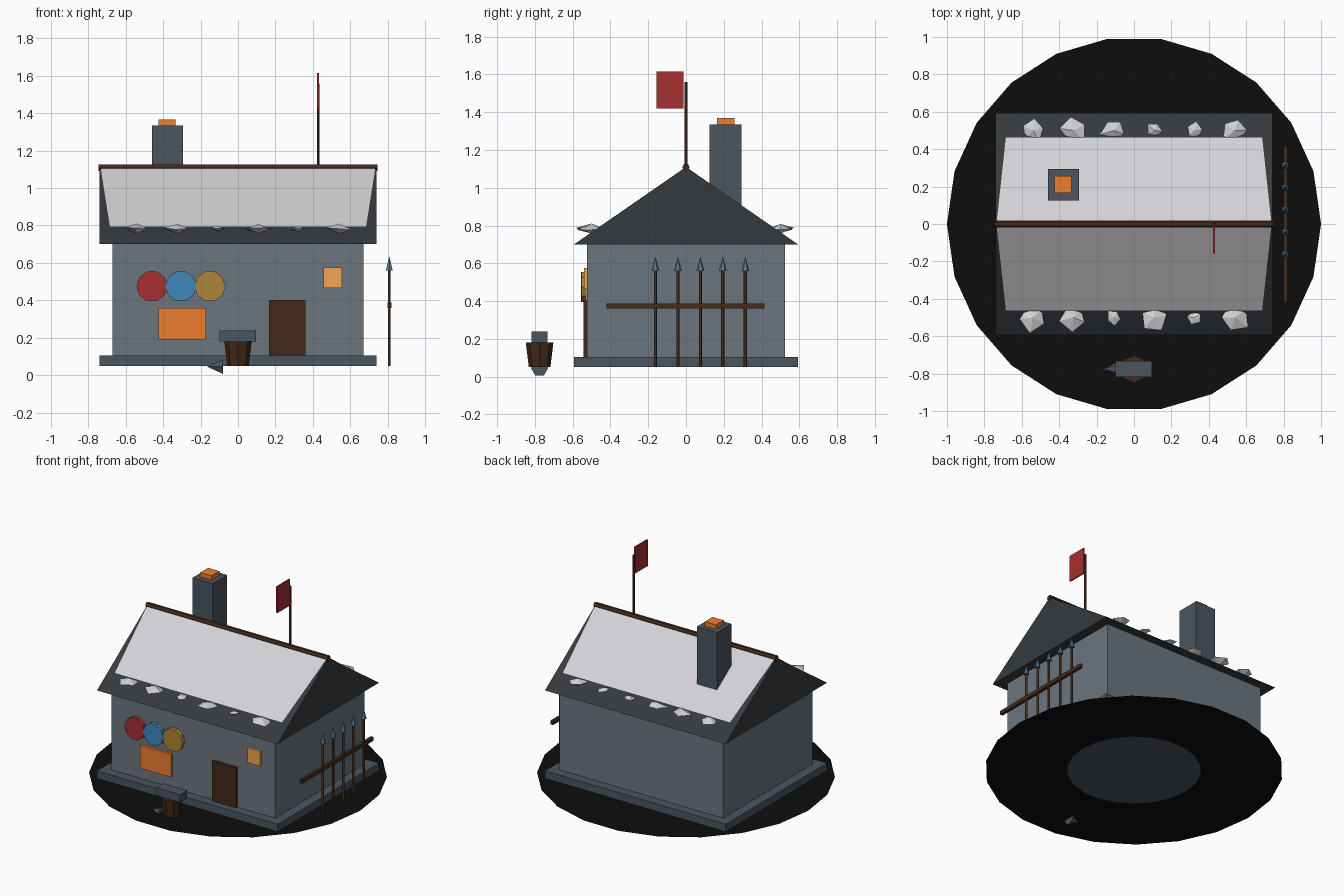
import bpy, random
from math import pi, cos, sin
from mathutils import Matrix

if "Cube" in bpy.data.objects:
    bpy.data.objects.remove(bpy.data.objects["Cube"])

random.seed(4)


def mat(name, r, g, b):
    m = bpy.data.materials.new(name)
    m.diffuse_color = (r, g, b, 1)
    m.use_nodes = True
    m.node_tree.nodes["Principled BSDF"].inputs["Base Color"].default_value = m.diffuse_color
    return m


BLACK = mat("soot", 0.004, 0.004, 0.004)
WALL = mat("wall_stone", 0.15, 0.18, 0.21)
SLATE = mat("dark_stone", 0.07, 0.09, 0.115)
ROOF = mat("roof_slate", 0.036, 0.042, 0.048)
SNOW = mat("snow", 0.65, 0.65, 0.68)
WOOD = mat("dark_wood", 0.06, 0.022, 0.01)
SHAFT = mat("shaft_wood", 0.11, 0.045, 0.02)
EMBER = mat("ember", 0.85, 0.21, 0.03)
GLOW = mat("window_glow", 0.9, 0.38, 0.08)
RED = mat("red", 0.38, 0.03, 0.03)
BLUE = mat("blue", 0.05, 0.25, 0.5)
GOLD = mat("gold", 0.42, 0.24, 0.04)
STEEL = mat("steel", 0.1, 0.2, 0.3)


def mesh(name, verts, faces, material):
    me = bpy.data.meshes.new(name)
    me.from_pydata(verts, [], faces)
    me.materials.append(material)
    ob = bpy.data.objects.new(name, me)
    bpy.context.collection.objects.link(ob)
    return ob


def box(name, x0, x1, y0, y1, z0, z1, material):
    v = [(x, y, z) for z in (z0, z1) for x, y in ((x0, y0), (x1, y0), (x1, y1), (x0, y1))]
    f = [(3, 2, 1, 0), (4, 5, 6, 7)] + [(i, (i + 1) % 4, (i + 1) % 4 + 4, i + 4) for i in range(4)]
    return mesh(name, v, f, material)


def cone(name, loc, r1, r2, depth, sides, material, rot=(0, 0, 0), spin=0):
    bpy.ops.mesh.primitive_cone_add(vertices=sides, radius1=r1, radius2=r2,
                                    depth=depth, location=loc, rotation=rot)
    ob = bpy.context.object
    ob.name = name
    ob.data.transform(Matrix.Rotation(spin, 4, 'Z'))
    ob.data.materials.append(material)
    return ob


# Ground: flat ring, open under the building
N = 22
ring = [(r * cos(2 * pi * i / N), r * sin(2 * pi * i / N), 0.048) for r in (1, 0.45) for i in range(N)]
mesh("ground", ring, [(i, (i + 1) % N, (i + 1) % N + N, i + N) for i in range(N)], BLACK)

# Building body
box("plinth", -0.74, 0.74, -0.593, 0.593, 0.05, 0.105, SLATE)
box("walls", -0.67, 0.67, -0.523, 0.523, 0.105, 0.70, WALL)

# Gabled roof prism
rv = [(x, y, z) for x in (-0.74, 0.74) for y, z in ((-0.593, 0.70), (0.593, 0.70), (0, 1.11))]
mesh("roof", rv, [(0, 2, 1), (3, 4, 5), (0, 1, 4, 3), (1, 2, 5, 4), (2, 0, 3, 5)], ROOF)
cone("ridge_beam", (0, 0, 1.108), 0.02, 0.02, 1.49, 6, WOOD, (0, pi / 2, 0))


# Snow sheet and eave chunks on both slopes
def chunk(name, x, y, z, r):
    a0 = random.uniform(0, pi)
    pts = []
    for i in range(5):
        a, k = a0 + 2 * pi * i / 5, r * random.uniform(0.8, 1.2)
        pts.append((x + k * cos(a), y + k * sin(a), z + random.uniform(-0.008, 0.008)))
    pts += [(x, y, z + 0.36 * r), (x, y, z - 0.36 * r)]
    faces = [(i, (i + 1) % 5, 5) for i in range(5)] + [((i + 1) % 5, i, 6) for i in range(5)]
    mesh(name, pts, faces, SNOW)


sizes = {-1: (0.076, 0.07, 0.042, 0.068, 0.04, 0.076), 1: (0.062, 0.07, 0.066, 0.042, 0.042, 0.072)}
for s, side in ((-1, "front"), (1, "back")):
    quad = [(-0.685, s * 0.463, 0.795), (0.685, s * 0.463, 0.795),
            (0.735, s * 0.005, 1.112), (-0.735, s * 0.005, 1.112)]
    mesh("snow_" + side, quad, [(0, 1, 2, 3) if s < 0 else (3, 2, 1, 0)], SNOW)
    for i, r in enumerate(sizes[s]):
        chunk("snow_chunk_" + side, -0.54 + 0.216 * i, s * 0.50, 0.783, r)

# Chimney
box("chimney", -0.46, -0.295, 0.125, 0.295, 0.85, 1.335, SLATE)
box("chimney_embers", -0.425, -0.333, 0.165, 0.257, 1.33, 1.368, EMBER)

# Flag
cone("flag_pole", (0.428, 0, 1.33), 0.008, 0.008, 0.46, 6, WOOD)
box("flag", 0.423, 0.433, -0.157, -0.012, 1.42, 1.615, RED)

# Front facade
box("forge_opening", -0.425, -0.17, -0.542, -0.52, 0.19, 0.36, EMBER)
box("door", 0.165, 0.362, -0.542, -0.52, 0.105, 0.402, WOOD)
box("window", 0.457, 0.557, -0.54, -0.52, 0.465, 0.575, GLOW)
for i, m in enumerate((RED, BLUE, GOLD)):
    cone("shield", (-0.46 + 0.155 * i, -0.54 - 0.002 * (i == 1), 0.475), 0.083, 0.083, 0.028, 10, m,
         (pi / 2, 0, 0), pi / 10)

# Spear rack
box("rack_rail", 0.798, 0.82, -0.42, 0.415, 0.36, 0.388, WOOD)
for i in range(5):
    y = -0.162 + 0.119 * i
    cone("spear_shaft", (0.809, y, 0.31), 0.0085, 0.0085, 0.52, 6, SHAFT)
    cone("spear_head", (0.809, y, 0.598), 0.021, 0, 0.075, 6, STEEL)

# Anvil on stump, with the horn lying half in the ground
cone("anvil_stump", (0, -0.775, 0.115), 0.057, 0.073, 0.13, 8, WOOD)
box("anvil", -0.1, 0.097, -0.817, -0.733, 0.18, 0.238, SLATE)
cone("anvil_horn", (-0.122, -0.775, 0.045), 0.045, 0, 0.085, 6, SLATE, (0, -pi / 2, 0), 0)
